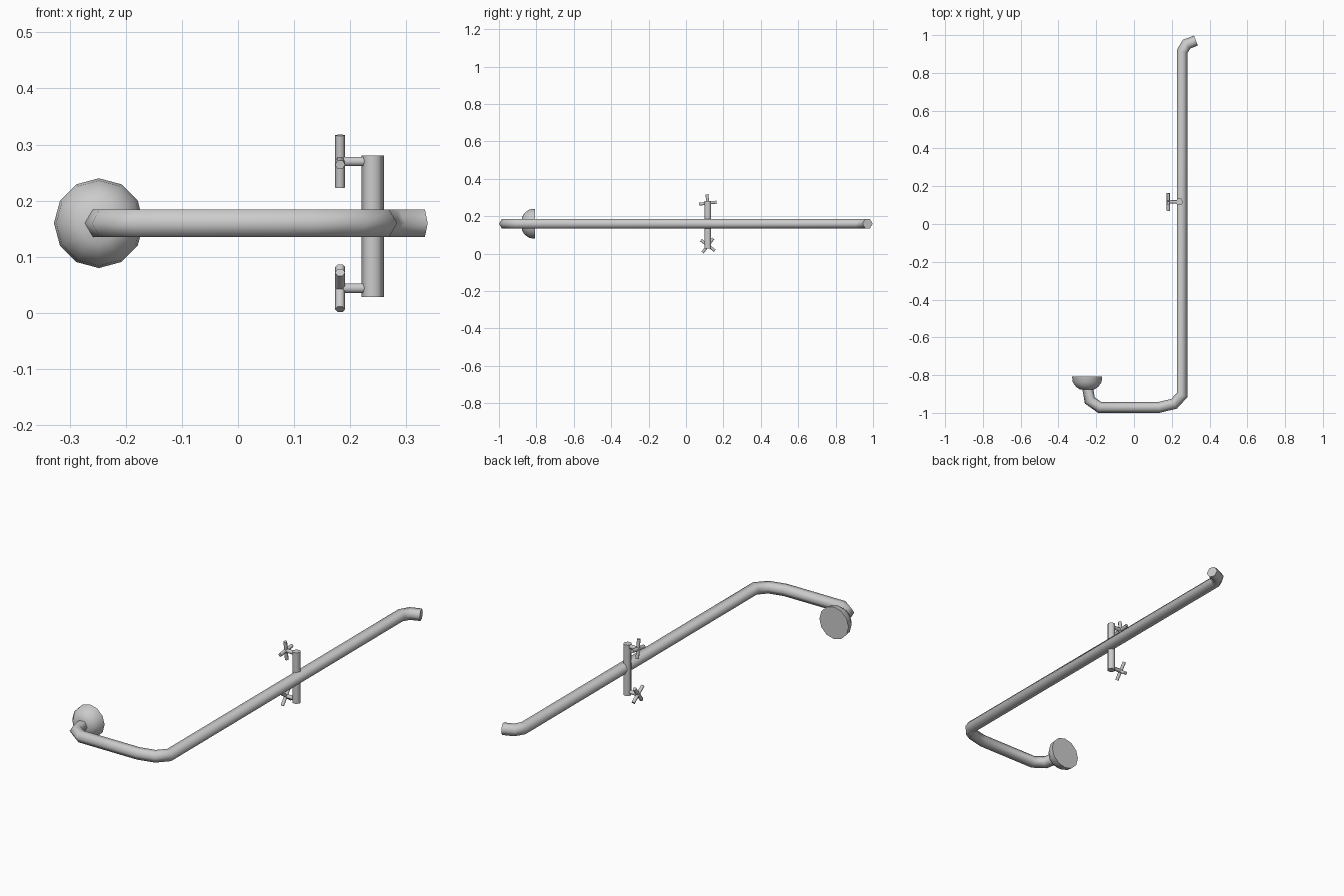
import bpy, bmesh, math
from mathutils import Vector

if "Cube" in bpy.data.objects:
    bpy.data.objects.remove(bpy.data.objects["Cube"])


def finish(name, bm, angle=62):
    bmesh.ops.recalc_face_normals(bm, faces=bm.faces)
    me = bpy.data.meshes.new(name)
    bm.to_mesh(me)
    bm.free()
    ob = bpy.data.objects.new(name, me)
    bpy.context.collection.objects.link(ob)
    bpy.ops.object.select_all(action='DESELECT')
    ob.select_set(True)
    bpy.context.view_layer.objects.active = ob
    bpy.ops.object.shade_smooth_by_angle(angle=math.radians(angle))
    return ob


def skin(bm, rings):
    for a, b in zip(rings, rings[1:]):
        for i in range(len(a)):
            j = (i + 1) % len(a)
            bm.faces.new((a[i], a[j], b[j], b[i]))
    bm.faces.new(rings[0])
    bm.faces.new(rings[-1])


def tube(bm, path, r, up, sides=6):
    """Mitred tube; 'up' is perpendicular to every path segment."""
    pts = [Vector(p) for p in path]
    up = Vector(up).normalized()
    segs = [(b - a).normalized() for a, b in zip(pts, pts[1:])]
    rings = []
    for k, p in enumerate(pts):
        d0, d1 = segs[max(k - 1, 0)], segs[min(k, len(segs) - 1)]
        t = (d0 + d1).normalized()
        side = t.cross(up) / t.dot(d0)
        rings.append([bm.verts.new(p + r * (side * math.cos(a) + up * math.sin(a)))
                      for a in (math.tau * i / sides for i in range(sides))])
    skin(bm, rings)


# Long bent water pipe
Z = 0.16
path = [(0.328, 0.971), (0.278, 0.952), (0.255, 0.913), (0.255, -0.905),
        (0.212, -0.952), (0.132, -0.971), (-0.182, -0.971),
        (-0.234, -0.934), (-0.246, -0.865)]
bm = bmesh.new()
tube(bm, [(x, y, Z) for x, y in path], 0.0285, (0, 0, 1))
finish("water_pipe", bm)

# Domed shower head, revolved about the y direction
bm = bmesh.new()
rings = []
for r, y in [(0.08, -0.808), (0.076, -0.838), (0.058, -0.863), (0.036, -0.877)]:
    rings.append([bm.verts.new((-0.248 + r * math.cos(a), y, Z + r * math.sin(a)))
                  for a in (math.tau * i / 12 for i in range(12))])
skin(bm, rings)
finish("shower_head", bm, 50)

# Upright valve bar crossing the pipe
Y = 0.117
bm = bmesh.new()
tube(bm, [(0.24, Y, 0.028), (0.24, Y, 0.281)], 0.02, (0, 1, 0))
finish("valve_bar", bm)

# Two taps: a short stem and a four-armed cross handle each
for label, z, turn in (("upper", 0.27, 7), ("lower", 0.044, 53)):
    bm = bmesh.new()
    tube(bm, [(0.24, Y, z), (0.182, Y, z)], 0.0095, (0, 0, 1))
    finish(label + "_tap_stem", bm)
    bm = bmesh.new()
    for deg in (turn, turn + 90):
        a = math.radians(deg)
        d = Vector((0, math.cos(a), math.sin(a))) * 0.047
        c = Vector((0.182, Y, z))
        tube(bm, [c - d, c + d], 0.009, (0, -math.sin(a), math.cos(a)))
    finish(label + "_tap_handle", bm)
